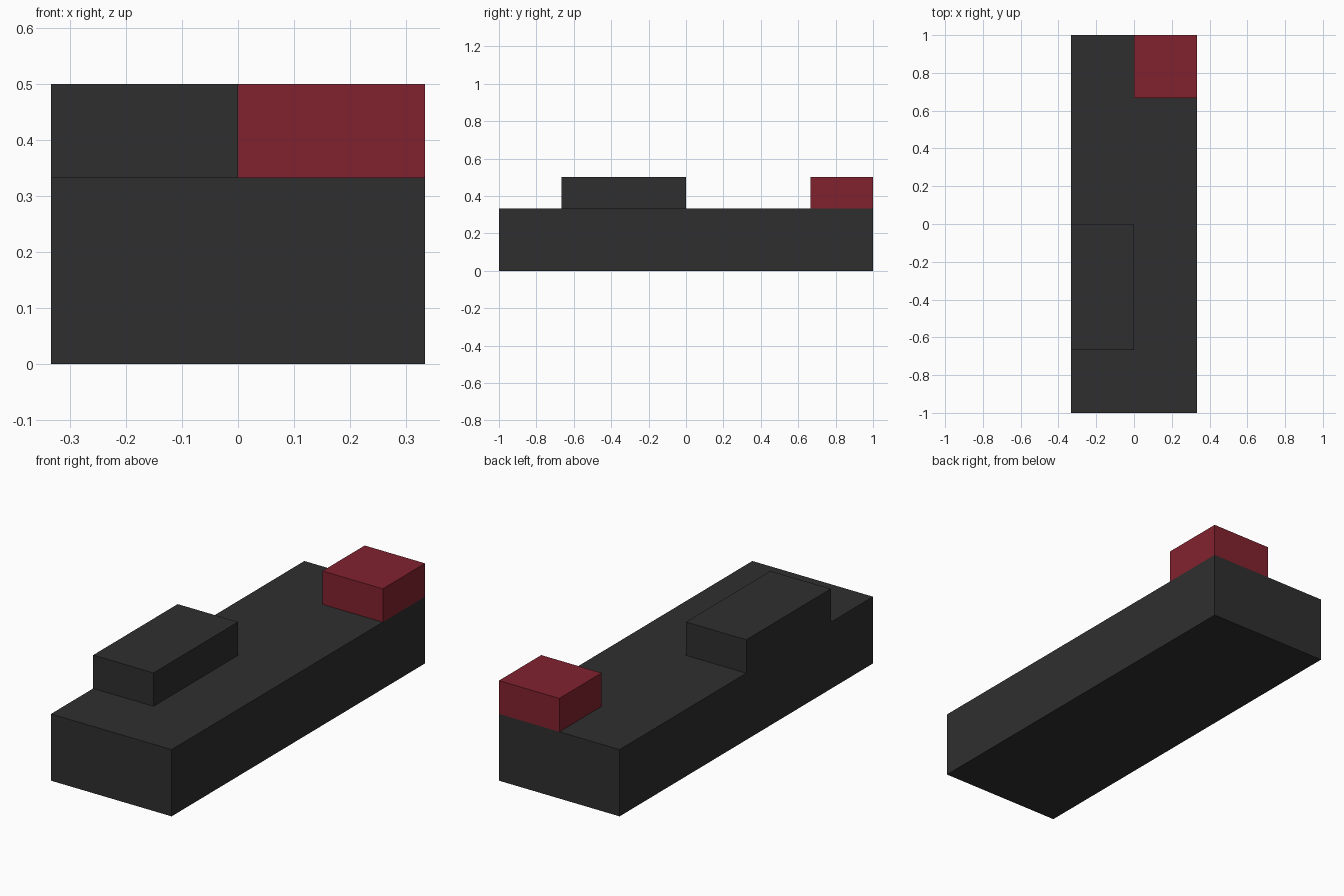
import bpy
import bmesh
from mathutils import Vector

if "Cube" in bpy.data.objects:
    bpy.data.objects.remove(bpy.data.objects["Cube"])


def material(name, rgb):
    mat = bpy.data.materials.new(name)
    mat.diffuse_color = (*rgb, 1.0)
    mat.use_nodes = True
    mat.node_tree.nodes["Principled BSDF"].inputs["Base Color"].default_value = mat.diffuse_color
    return mat


def box(name, low, high, mat):
    """Flat-faced box between two opposite corners."""
    low, high = Vector(low), Vector(high)
    bm = bmesh.new()
    bmesh.ops.create_cube(bm, size=1.0)
    bmesh.ops.scale(bm, vec=high - low, verts=bm.verts)
    bmesh.ops.translate(bm, vec=(low + high) / 2, verts=bm.verts)
    mesh = bpy.data.meshes.new(name)
    bm.to_mesh(mesh)
    bm.free()
    mesh.materials.append(mat)
    obj = bpy.data.objects.new(name, mesh)
    bpy.context.collection.objects.link(obj)
    return obj


charcoal = material("charcoal", (0.028, 0.028, 0.028))
dark_red = material("dark red", (0.225, 0.016, 0.028))

U = 1 / 3  # grid unit of the design

# Long main body
box("body", (-U, -1, 0), (U, 1, U), charcoal)
# Raised block along the left edge
box("raised_block", (-U, -2 * U, U), (0, 0, 1.5 * U), charcoal)
# Red button on the back right corner
box("red_button", (0, 2 * U, U), (U, 1, 1.5 * U), dark_red)
